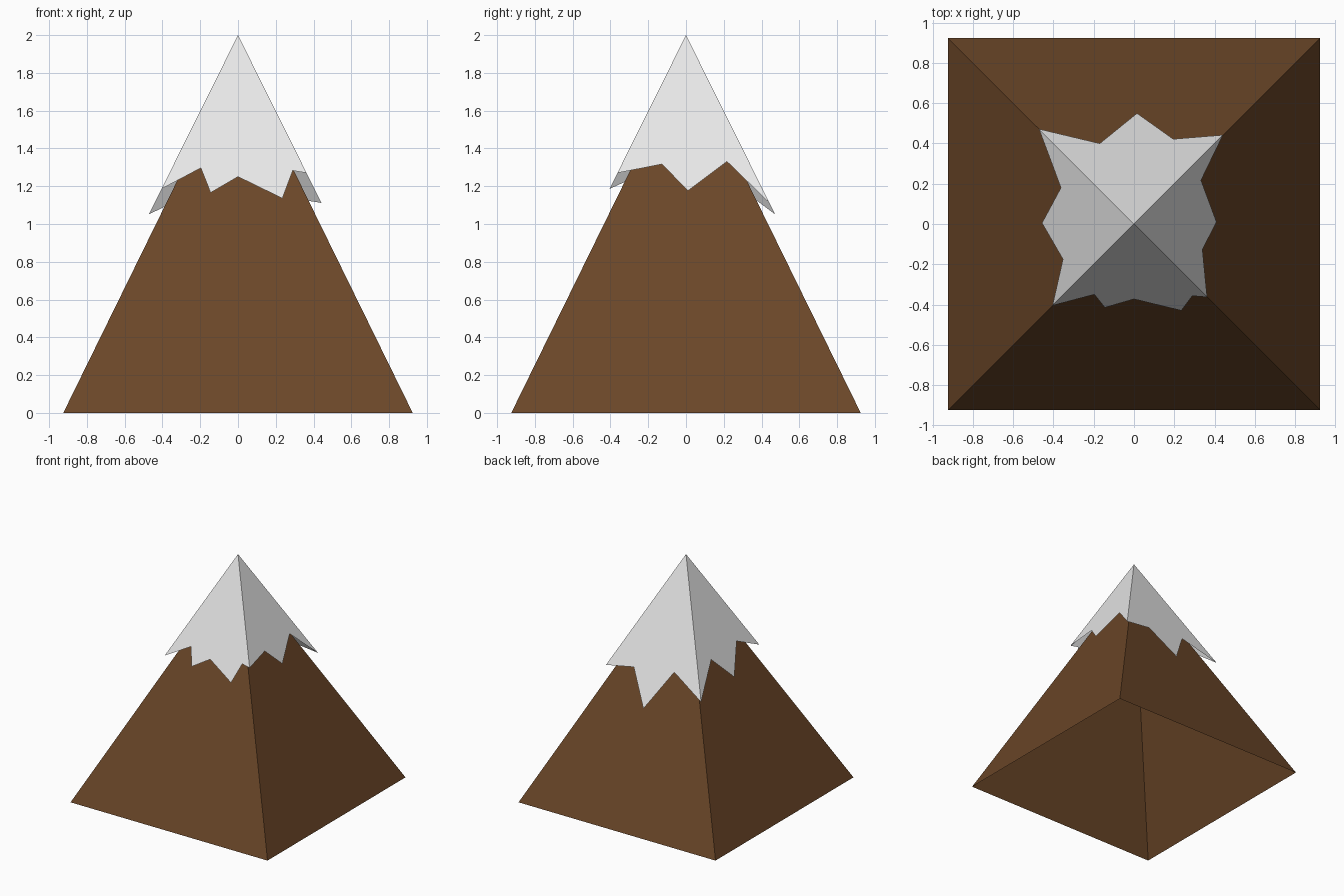
import bpy
import bmesh

cube = bpy.data.objects.get("Cube")
if cube:
    bpy.data.objects.remove(cube, do_unlink=True)


def material(name, rgb):
    mat = bpy.data.materials.new(name)
    mat.use_nodes = True
    mat.diffuse_color = (*rgb, 1)
    mat.node_tree.nodes["Principled BSDF"].inputs["Base Color"].default_value = (*rgb, 1)
    return mat


def peak(name, apex, sides, height_at, mat):
    """Open four-sided shell: each side is an outline fanned down from one apex.
    Every side runs from its first corner up to the next side's first corner."""
    bm = bmesh.new()
    top = bm.verts.new((0, 0, apex))
    rims = [[bm.verts.new((x, y, height_at(max(abs(x), abs(y))))) for x, y in side]
            for side in sides]
    for i, rim in enumerate(rims):
        bm.faces.new([top, *rim, rims[(i + 1) % len(rims)][0]])
    mesh = bpy.data.meshes.new(name)
    bm.to_mesh(mesh)
    bm.free()
    mesh.materials.append(mat)
    obj = bpy.data.objects.new(name, mesh)
    bpy.context.collection.objects.link(obj)
    return obj


rock = material("rock brown", (0.147, 0.062, 0.021))
snow = material("snow white", (0.9, 0.9, 0.9))

# Rock body: hollow pyramid, open underneath
half = 0.925
peak("mountain_body", 1.885,
     [[(-half, -half)], [(half, -half)], [(half, half)], [(-half, half)]],
     lambda d: 0, rock)

# Snow cap: thin shell with a jagged lower rim (front, left, back, right sides)
rim = [
    [(-0.405, -0.405), (-0.197, -0.35), (-0.145, -0.415), (0, -0.373),
     (0.235, -0.43), (0.29, -0.357)],
    [(0.363, -0.363), (0.34, -0.127), (0.41, 0.01), (0.333, 0.217)],
    [(0.442, 0.442), (0.195, 0.422), (0.015, 0.55), (-0.17, 0.4)],
    [(-0.472, 0.472), (-0.363, 0.18), (-0.457, 0.005), (-0.353, -0.175)],
]
peak("snow_cap", 2, rim, lambda d: 2 - 2.01 * d, snow)
